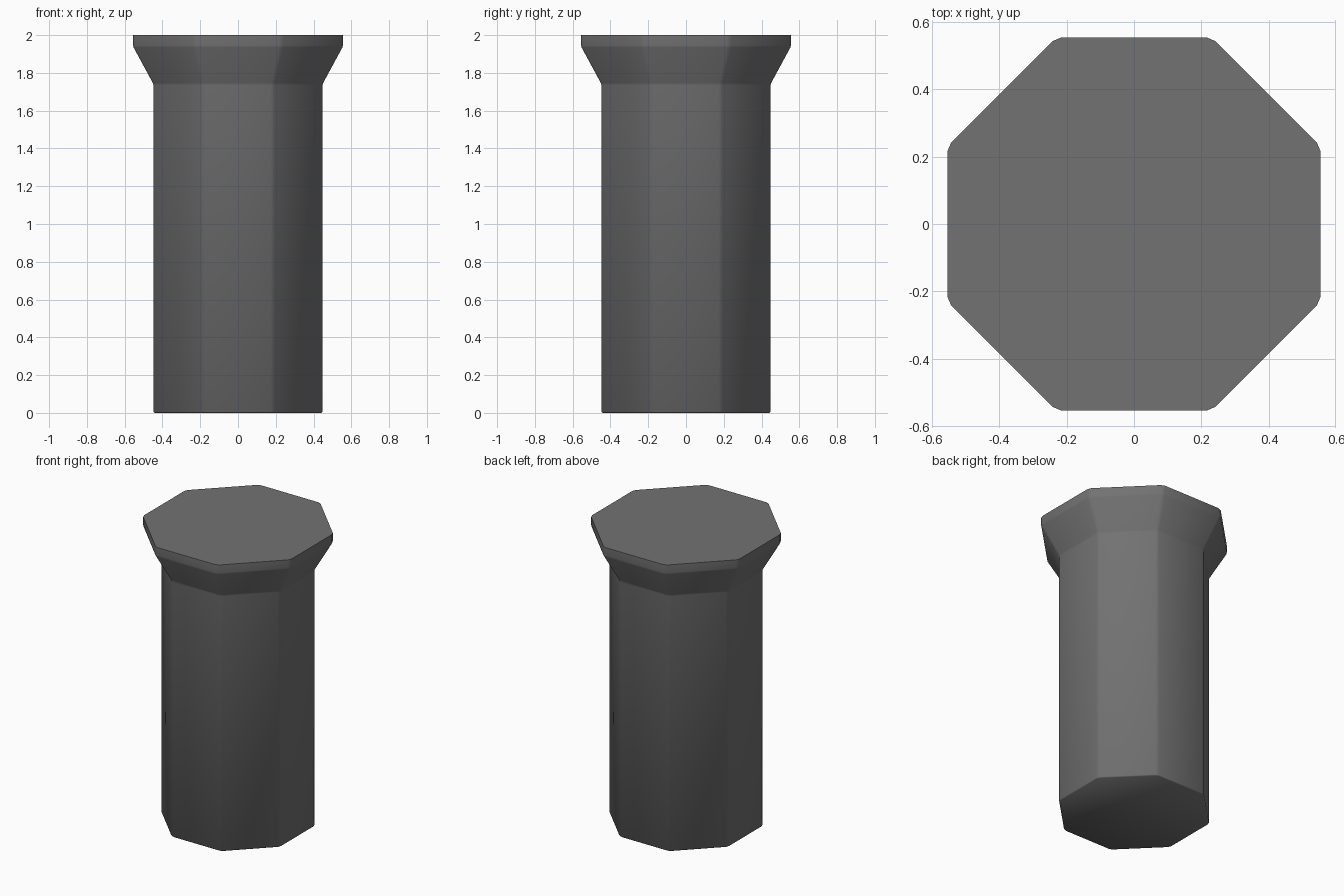
import bpy, bmesh, math

if "Cube" in bpy.data.objects:
    bpy.data.objects.remove(bpy.data.objects["Cube"])


def octagon_ring(bm, apothem, z):
    """Octagon with each corner clipped by a narrow chamfer."""
    clip = 0.034 * apothem / 0.555
    half = apothem * math.tan(math.pi / 8) - clip / 2 + 0.002
    ring = []
    for i in range(8):
        a = i * math.pi / 4
        for t in (-half, half):
            x = apothem * math.cos(a) - t * math.sin(a)
            y = apothem * math.sin(a) + t * math.cos(a)
            ring.append(bm.verts.new((x, y, z)))
    return ring


# Profile from foot to cap: (distance to flat side, height)
profile = [(0.442, 0.0), (0.448, 0.006), (0.448, 1.735),
           (0.451, 1.747), (0.553, 1.935), (0.555, 1.945), (0.555, 2.0)]

# Octagonal post with flared head
bm = bmesh.new()
rings = [octagon_ring(bm, r, z) for r, z in profile]
for low, high in zip(rings, rings[1:]):
    n = len(low)
    for i in range(n):
        j = (i + 1) % n
        bm.faces.new((low[i], low[j], high[j], high[i]))
bm.faces.new(rings[0][::-1])
bm.faces.new(rings[-1])
bmesh.ops.recalc_face_normals(bm, faces=bm.faces)

mesh = bpy.data.meshes.new("flared_post")
bm.to_mesh(mesh)
bm.free()
post = bpy.data.objects.new("flared_post", mesh)
bpy.context.collection.objects.link(post)

# Dark grey finish
dark = bpy.data.materials.new("dark_grey")
dark.diffuse_color = (0.17, 0.17, 0.17, 1.0)
dark.use_nodes = True
dark.node_tree.nodes["Principled BSDF"].inputs["Base Color"].default_value = dark.diffuse_color
mesh.materials.append(dark)

# Soft sides and foot, crisp top edge
bpy.context.view_layer.objects.active = post
post.select_set(True)
bpy.ops.object.shade_smooth_by_angle(angle=math.radians(60))
